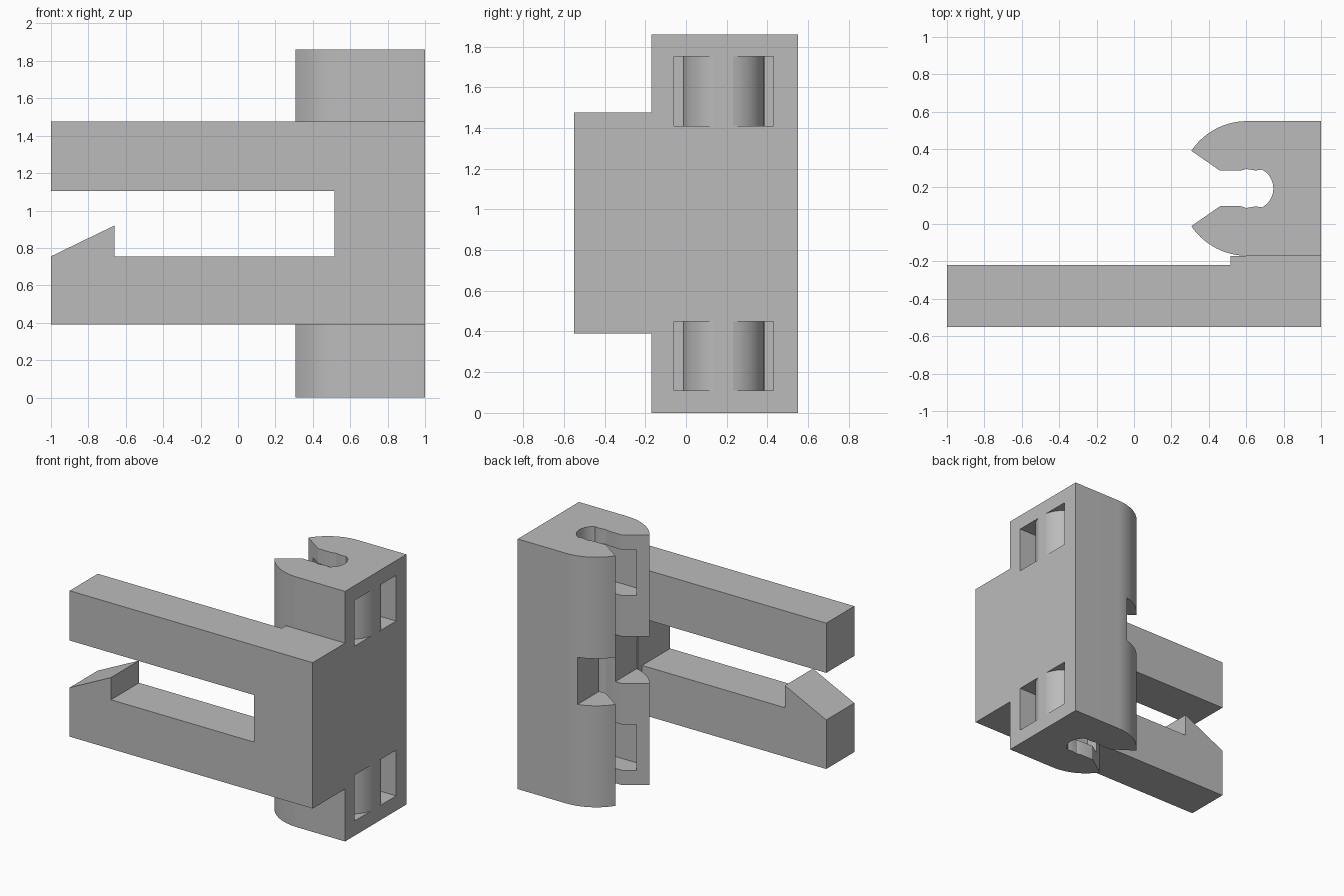
import bpy, bmesh
from math import cos, sin, radians
from mathutils import Vector

if "Cube" in bpy.data.objects:
    bpy.data.objects.remove(bpy.data.objects["Cube"], do_unlink=True)

grey = bpy.data.materials.new("plain grey")
grey.use_nodes = True
grey.diffuse_color = (0.5, 0.5, 0.5, 1)
grey.node_tree.nodes["Principled BSDF"].inputs["Base Color"].default_value = (0.5, 0.5, 0.5, 1)

MID = 0.19      # centre line of the channel in y
HEIGHT = 1.86


def prism(name, profile, low, high, axis="z"):
    """Extrude a flat profile along z (points are x, y) or along y (points are x, z)."""
    bm = bmesh.new()
    if axis == "z":
        verts = [bm.verts.new((a, b, low)) for a, b in profile]
        step = Vector((0, 0, high - low))
    else:
        verts = [bm.verts.new((a, low, b)) for a, b in profile]
        step = Vector((0, high - low, 0))
    base = bm.faces.new(verts)
    new = bmesh.ops.extrude_face_region(bm, geom=[base], use_keep_orig=True)["geom"]
    bmesh.ops.translate(bm, vec=step, verts=[v for v in new if isinstance(v, bmesh.types.BMVert)])
    bmesh.ops.recalc_face_normals(bm, faces=bm.faces)
    mesh = bpy.data.meshes.new(name)
    bm.to_mesh(mesh)
    bm.free()
    mesh.materials.append(grey)
    obj = bpy.data.objects.new(name, mesh)
    bpy.context.collection.objects.link(obj)
    return obj


def rect(x1, x2, b1, b2):
    return [(x1, b1), (x2, b1), (x2, b2), (x1, b2)]


def arc(cx, cy, r, start, end, steps):
    angles = [radians(start + (end - start) * i / steps) for i in range(steps + 1)]
    return [(cx + r * cos(a), cy + r * sin(a)) for a in angles]


def cut(target, cutter):
    mod = target.modifiers.new("cut", "BOOLEAN")
    mod.operation = "DIFFERENCE"
    mod.solver = "EXACT"
    mod.object = cutter
    bpy.context.view_layer.objects.active = target
    bpy.ops.object.modifier_apply(modifier=mod.name)
    bpy.data.objects.remove(cutter, do_unlink=True)


# Channel block: half outline from the back corner to the channel end, then mirrored
half = [(1, MID + 0.36)]
half += arc(0.605, MID, 0.36, 90, 146, 14)
half += [(0.46, MID + 0.095), (0.57, MID + 0.095), (0.60, MID + 0.104), (0.65, MID + 0.096)]
half += arc(0.63, MID, 0.115, 61, 0, 8)
outline = half + [(x, 2 * MID - y) for x, y in reversed(half[:-1])]
block = prism("channel_block", outline, 0, HEIGHT)

# Gap between the arms runs through the block lips
cut(block, prism("gap_cutter", rect(0, 0.515, -1, 1), 0.755, 1.105))

# Strap windows leave a round post behind the channel
post = arc(0.805, MID - 0.005, 0.2, 347, 13, 48)
pocket = [(1.1, 0.43), (0.38, 0.43), (0.38, -0.06), (1.1, -0.06), (1.1, post[0][1])]
pocket += post + [(1.1, post[-1][1])]
for low in (0.11, 1.41):
    cut(block, prism("window_cutter", pocket, low, low + 0.34))

# Clip plate: two arms, the lower one ending in a ramped hook
arms = [(1, 0.39), (1, 1.475), (-1, 1.475), (-1, 1.105), (0.515, 1.105), (0.515, 0.755),
        (-0.66, 0.755), (-0.66, 0.92), (-1, 0.755), (-1, 0.39)]
plate = prism("clip_arms", arms, -0.55, -0.22, "y")
bridge = prism("bridge", rect(0.515, 1, 0.39, 1.475), -0.22, MID - 0.36, "y")

bpy.ops.object.select_all(action="DESELECT")
block.select_set(True)
bpy.context.view_layer.objects.active = block
bpy.ops.object.shade_smooth_by_angle(angle=radians(25))
